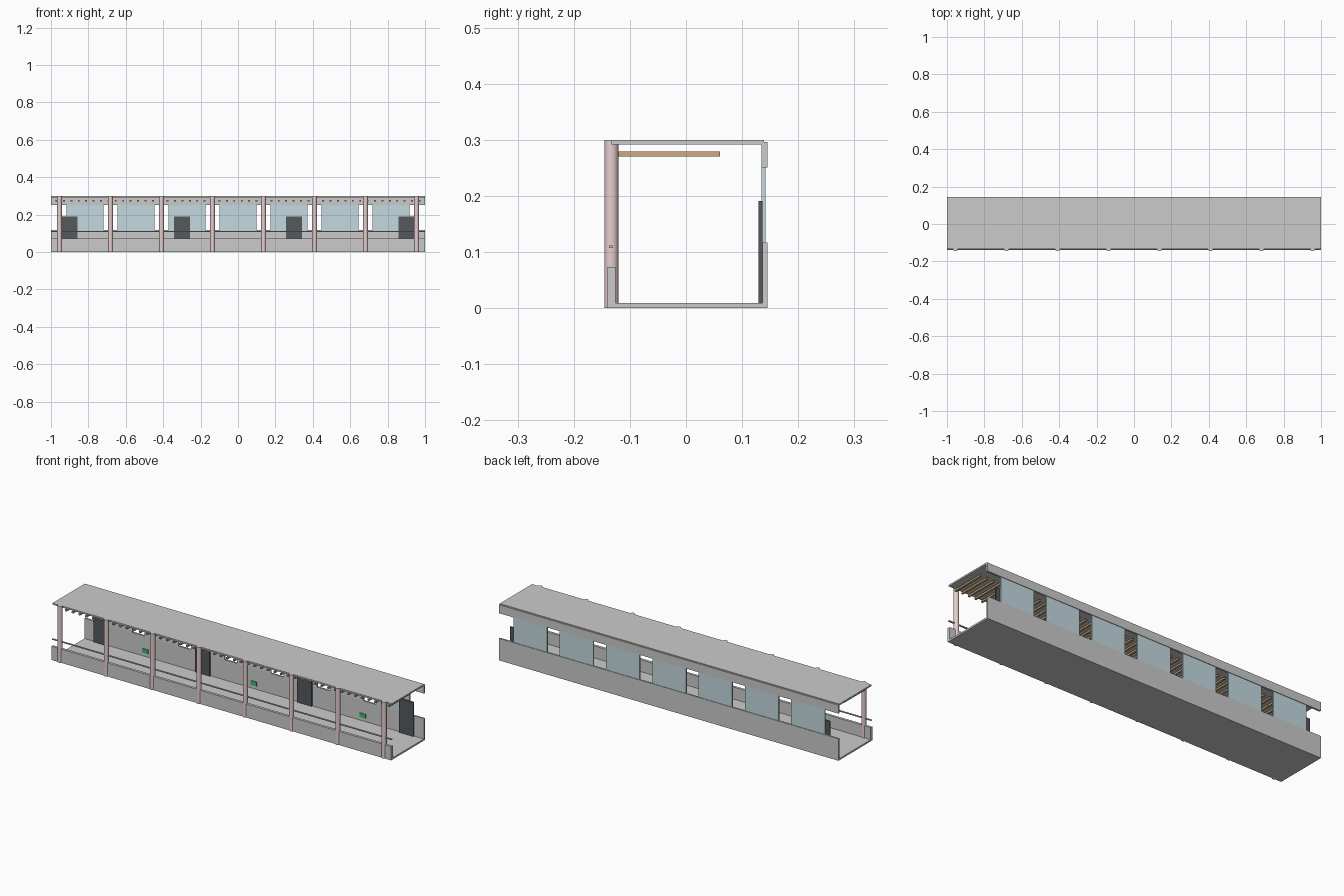
import bpy

if "Cube" in bpy.data.objects:
    bpy.data.objects.remove(bpy.data.objects["Cube"])

def material(name, color):
    m = bpy.data.materials.new(name)
    m.diffuse_color = (*color, 1)
    m.use_nodes = True
    m.node_tree.nodes["Principled BSDF"].inputs["Base Color"].default_value = m.diffuse_color
    return m

pink = material("pink_stone", (0.80, 0.62, 0.62))
blue = material("window_glass", (0.55, 0.70, 0.75))
dark = material("dark_door", (0.09, 0.10, 0.11))
wood = material("timber", (0.62, 0.40, 0.20))
green = material("green_sign", (0.05, 0.50, 0.15))

def box(name, x, y, z, mat=None):
    """Box from (min, max) ranges on each axis."""
    bpy.ops.mesh.primitive_cube_add(size=1, location=[sum(r) / 2 for r in (x, y, z)])
    ob = bpy.context.object
    ob.name = name
    ob.scale = [r[1] - r[0] for r in (x, y, z)]
    bpy.ops.object.transform_apply(location=False, rotation=False, scale=True)
    if mat:
        ob.data.materials.append(mat)
    return ob

def around(c, w):
    return (c - w / 2, c + w / 2)

# Shell: floor, roof, back wall bands, front parapet and handrail
full = (-1, 1)
box("floor", full, (-0.133, 0.139), (0, 0.009))
box("roof", full, (-0.133, 0.139), (0.292, 0.300))
box("back_wall_lower", full, (0.136, 0.145), (0, 0.117))
box("back_wall_upper", full, (0.135, 0.145), (0.251, 0.296))
box("front_parapet", full, (-0.140, -0.126), (0, 0.073))
box("handrail", full, (-0.137, -0.130), (0.107, 0.112))

# Round columns along the open front
bay = 0.2727
for i in range(8):
    bpy.ops.mesh.primitive_cylinder_add(vertices=16, radius=0.0125, depth=0.3,
                                        location=((i - 3.5) * bay, -0.133, 0.15))
    col = bpy.context.object
    col.name = f"column_{i + 1}"
    col.data.materials.append(pink)
    bpy.ops.object.shade_smooth_by_angle()

# Separate window panes in the back wall, with open gaps between
for i in range(7):
    box(f"window_{i + 1}", around((i - 3) * bay, 0.198), (0.135, 0.142), (0.115, 0.253), blue)

# Doors on the inside of the back wall
for i in range(4):
    box(f"door_{i + 1}", around((i - 1.5) * 0.6, 0.086), (0.129, 0.136), (0.009, 0.191), dark)

# Small green signs low on the wall
for i in range(3):
    box(f"sign_{i + 1}", around((i - 1) * 0.64, 0.035), (0.132, 0.137), around(0.038, 0.022), green)

# Timber ceiling slats
for i in range(50):
    box(f"ceiling_slat_{i + 1}", around((i - 24.5) * 0.0396, 0.01), (-0.120, 0.061), (0.270, 0.279), wood)
